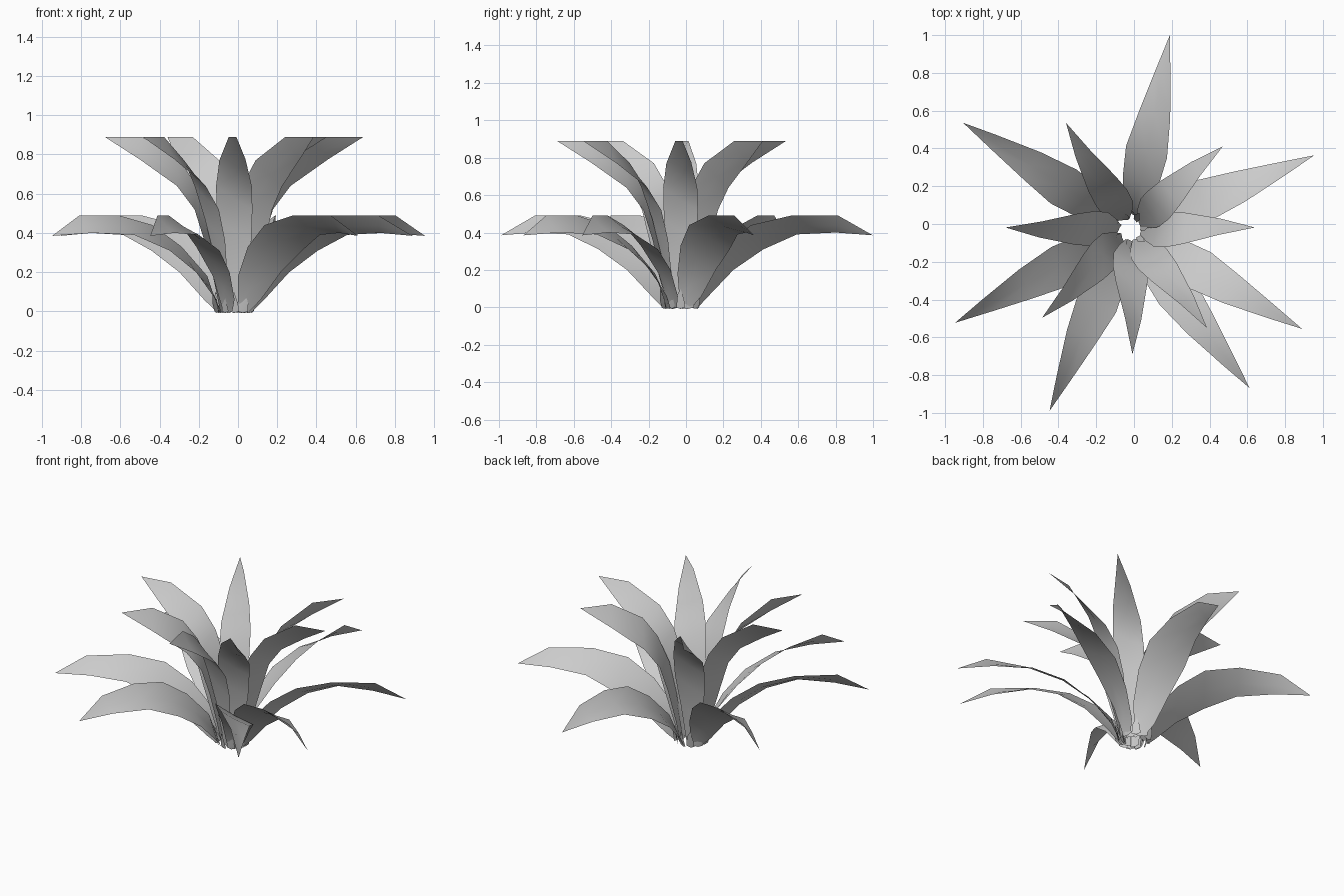
import bpy, math

CX, CY = -0.02, -0.03   # centre of the rosette


def leaf_mesh(name, rings, tip):
    """rings: (high edge r, half width, z), (low edge r, half width, z); flat tilted blade."""
    verts, faces = [], []
    for (ra, wa, za), (rb, wb, zb) in rings:
        verts += [(ra, -wa, za),
                  ((ra + rb) / 2, (wb - wa) / 2, (za + zb) / 2 - 0.008),
                  (rb, wb, zb)]
    for i in range(len(rings) - 1):
        a = i * 3
        for k in (0, 1):
            faces.append((a + k, a + k + 3, a + k + 4, a + k + 1))
    a = (len(rings) - 1) * 3
    verts.append(tip)
    n = len(verts) - 1
    faces += [(a, n, a + 1), (a + 1, n, a + 2)]
    me = bpy.data.meshes.new(name)
    me.from_pydata(verts, [], faces)
    for p in me.polygons:
        p.use_smooth = True
    return me


def place(name, mesh, angles):
    for i, a in enumerate(angles):
        ob = bpy.data.objects.new(f"{name}_{i + 1}", mesh)
        ob.location = (CX, CY, 0)
        ob.rotation_euler = (0, 0, math.radians(a))
        bpy.context.collection.objects.link(ob)


# Long drooping outer leaves
outer = leaf_mesh("outer_leaf", [
    ((0.07, 0.03, 0.0), (0.09, 0.03, 0.0)),
    ((0.12, 0.065, 0.18), (0.14, 0.065, 0.06)),
    ((0.25, 0.10, 0.33), (0.27, 0.095, 0.20)),
    ((0.41, 0.115, 0.44), (0.43, 0.11, 0.31)),
    ((0.62, 0.09, 0.49), (0.62, 0.08, 0.39)),
    ((0.87, 0.04, 0.49), (0.84, 0.04, 0.40))], (1.05, 0, 0.385))
place("outer_leaf", outer, [78.5, 22, -30, -53, -114, -152, 147.4])

# Upright inner leaves
inner = leaf_mesh("inner_leaf", [
    ((0.05, 0.025, 0.0), (0.07, 0.025, 0.0)),
    ((0.08, 0.06, 0.27), (0.10, 0.055, 0.15)),
    ((0.12, 0.09, 0.47), (0.15, 0.085, 0.36)),
    ((0.19, 0.095, 0.64), (0.20, 0.09, 0.52)),
    ((0.28, 0.08, 0.77), (0.29, 0.085, 0.64)),
    ((0.47, 0.035, 0.89), (0.48, 0.05, 0.775))], (0.66, 0, 0.89))
place("inner_leaf", inner, [42, 1, -52, -89, -135, 179, 121])

# Thin young shoots in the heart, and short ragged sheaths round the foot
shoot = leaf_mesh("young_shoot", [
    ((0.05, 0.012, 0.0), (0.06, 0.012, 0.0)),
    ((0.07, 0.02, 0.14), (0.08, 0.02, 0.12))], (0.10, 0, 0.27))
place("young_shoot", shoot, [i * 51.4 + 10 for i in range(7)])
sheath = leaf_mesh("base_sheath", [
    ((0.08, 0.025, 0.0), (0.10, 0.025, 0.0)),
    ((0.09, 0.02, 0.06), (0.11, 0.02, 0.04))], (0.11, 0, 0.10))
place("base_sheath", sheath, [i * 30 for i in range(12)])
